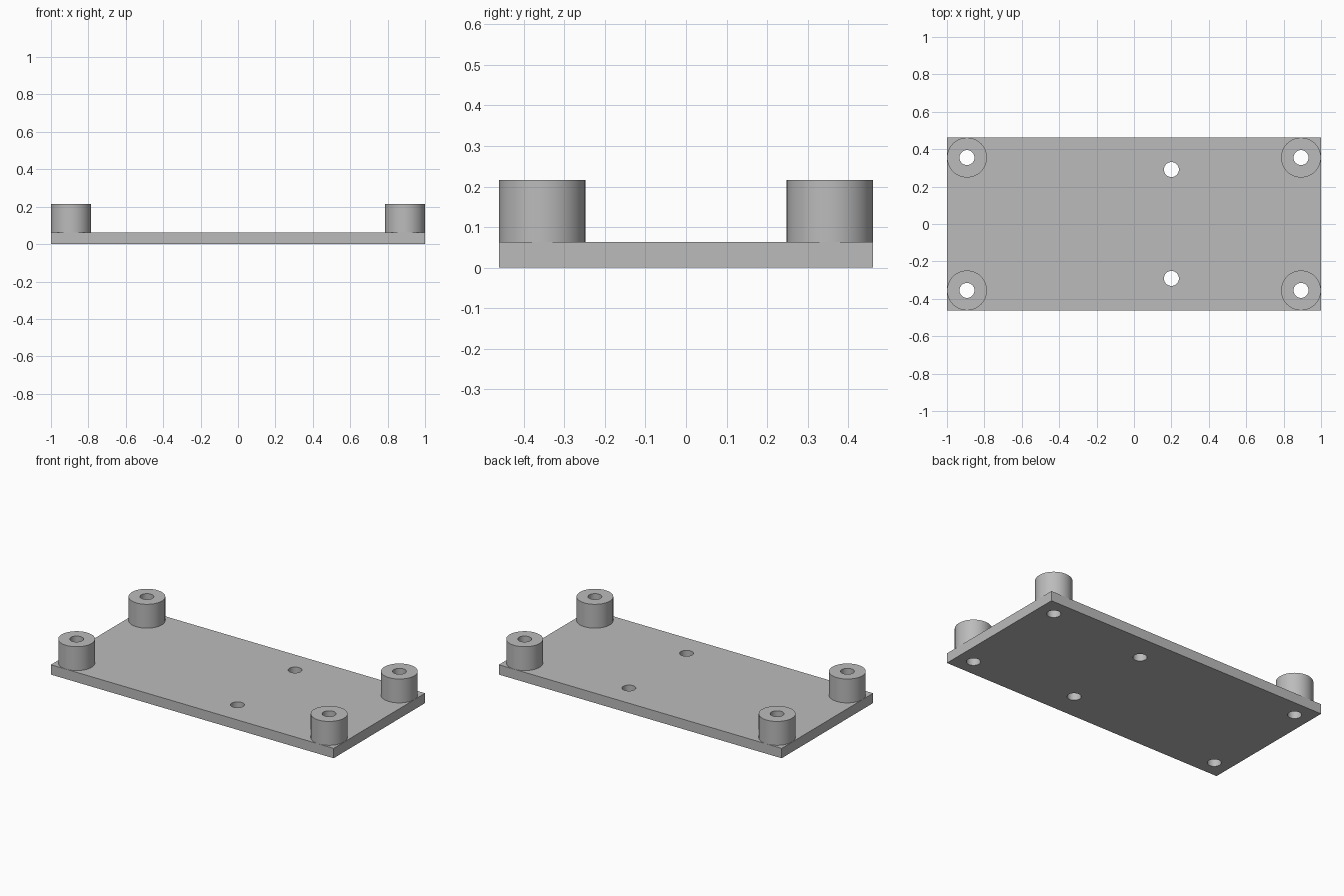
import bpy
import bmesh
import math
from mathutils import Matrix

if "Cube" in bpy.data.objects:
    bpy.data.objects.remove(bpy.data.objects["Cube"], do_unlink=True)

HALF_Y = 0.462
PLATE_H = 0.063
TOP_Z = 0.2155
BOSS_R = 0.1065
HOLE_R = 0.04
SEGMENTS = 64
BOSS_X, BOSS_Y = 0.893, 0.355
SCREW_X, SCREW_Y = 0.2, 0.291

grey = bpy.data.materials.new("plain grey")
grey.use_nodes = True
colour = (0.5, 0.5, 0.5, 1)
grey.diffuse_color = colour
grey.node_tree.nodes["Principled BSDF"].inputs["Base Color"].default_value = colour


def make_object(name, bm):
    bmesh.ops.recalc_face_normals(bm, faces=bm.faces)
    mesh = bpy.data.meshes.new(name)
    bm.to_mesh(mesh)
    bm.free()
    obj = bpy.data.objects.new(name, mesh)
    bpy.context.collection.objects.link(obj)
    mesh.materials.append(grey)
    return obj


def smooth(obj):
    bpy.ops.object.select_all(action="DESELECT")
    obj.select_set(True)
    bpy.context.view_layer.objects.active = obj
    bpy.ops.object.shade_smooth_by_angle(angle=math.radians(30))


corners = [(sx, sy) for sx in (-1, 1) for sy in (-1, 1)]

# Base plate
bm = bmesh.new()
bmesh.ops.create_cube(bm, size=1, matrix=Matrix.Translation((0, 0, PLATE_H / 2))
                      @ Matrix.Diagonal((2, 2 * HALF_Y, PLATE_H, 1)))
plate = make_object("base_plate", bm)

# Drills for the four corner holes and the two screw holes
bm = bmesh.new()
drills = [(sx * BOSS_X, sy * BOSS_Y) for sx, sy in corners]
drills += [(SCREW_X, side * SCREW_Y) for side in (-1, 1)]
for x, y in drills:
    bmesh.ops.create_cone(bm, cap_ends=True, segments=SEGMENTS, radius1=HOLE_R,
                          radius2=HOLE_R, depth=1, matrix=Matrix.Translation((x, y, 0)))
cutter = make_object("hole_cutter", bm)
cutter.hide_render = True

# Cut the holes, then discard the drills
cut = plate.modifiers.new("holes", "BOOLEAN")
cut.operation = "DIFFERENCE"
cut.solver = "EXACT"
cut.object = cutter
bpy.context.view_layer.objects.active = plate
bpy.ops.object.modifier_apply(modifier=cut.name)
bpy.data.objects.remove(cutter, do_unlink=True)
smooth(plate)

# Hollow corner standoffs, lathed from an outer wall, rim and bore profile
profile = [(BOSS_R, PLATE_H), (BOSS_R, TOP_Z), (HOLE_R, TOP_Z), (HOLE_R, PLATE_H)]
for sx, sy in corners:
    bm = bmesh.new()
    verts = [bm.verts.new((r, 0, z)) for r, z in profile]
    edges = [bm.edges.new(pair) for pair in zip(verts, verts[1:])]
    bmesh.ops.spin(bm, geom=verts + edges, cent=(0, 0, 0), axis=(0, 0, 1),
                   angle=math.tau, steps=SEGMENTS, use_merge=True)
    bmesh.ops.remove_doubles(bm, verts=bm.verts, dist=0.0001)
    name = ("front" if sy < 0 else "back") + ("_left" if sx > 0 else "_right")
    standoff = make_object(name + "_standoff", bm)
    # An open tube needs its outward side set from the rim
    rim = next(f for f in standoff.data.polygons if abs(f.normal.z) > 0.9)
    if rim.normal.z < 0:
        standoff.data.flip_normals()
    standoff.location = (sx * BOSS_X, sy * BOSS_Y, 0)
    smooth(standoff)
